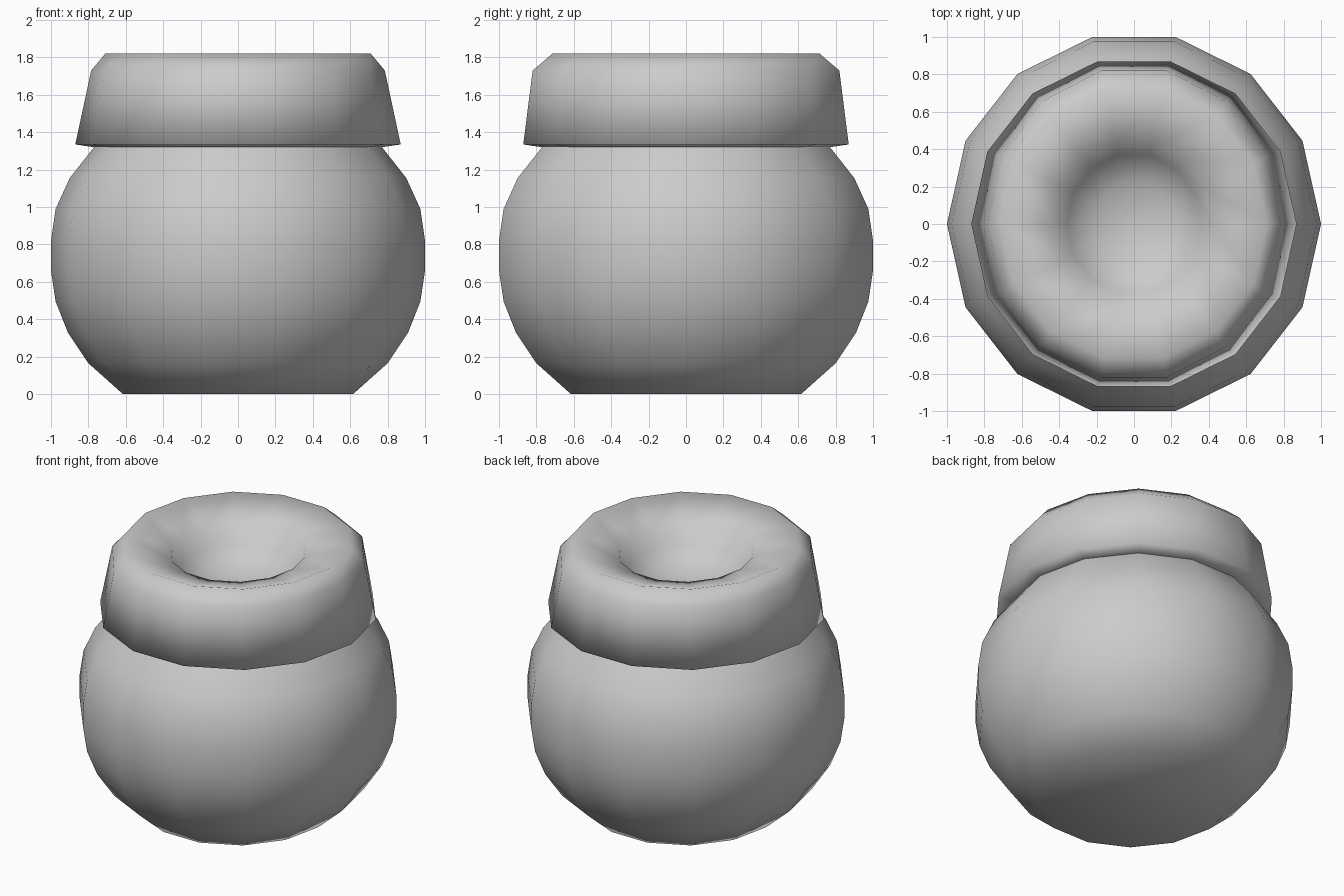
import bpy, bmesh, math

if "Cube" in bpy.data.objects:
    bpy.data.objects.remove(bpy.data.objects["Cube"])

SIDES = 14

def lathe(name, profile, close_bottom=False, sharp=35):
    """Loft 14-sided rings given as (x radius, y radius, z); radius 0 makes a pole."""
    bm = bmesh.new()
    rings = []
    for rx, ry, z in profile:
        if rx == 0:
            rings.append([bm.verts.new((0, 0, z))] * SIDES)
            continue
        ring = []
        for i in range(SIDES):
            a = 2 * math.pi * i / SIDES
            ring.append(bm.verts.new((rx * math.cos(a), ry * math.sin(a), z)))
        rings.append(ring)
    for lo, hi in zip(rings, rings[1:]):
        for i in range(SIDES):
            j = (i + 1) % SIDES
            quad = list(dict.fromkeys((lo[i], lo[j], hi[j], hi[i])))
            bm.faces.new(quad)
    if close_bottom:
        bm.faces.new(rings[0][::-1])
    for f in bm.faces:
        f.smooth = True
    for e in bm.edges:
        if e.is_manifold and e.calc_face_angle() > math.radians(sharp):
            e.smooth = False
    mesh = bpy.data.meshes.new(name)
    bm.to_mesh(mesh)
    bm.free()
    obj = bpy.data.objects.new(name, mesh)
    bpy.context.collection.objects.link(obj)
    return obj

# polygon flats face front and back, so y radii are stretched to reach full width
K = 1 / math.cos(math.pi / SIDES)

# rounded pot with flat base
pot = [(0.615, 0), (0.80, 0.165), (0.91, 0.33), (0.975, 0.495), (1.0, 0.66),
       (1.0, 0.82), (0.975, 0.99), (0.90, 1.155), (0.77, 1.32)]
lathe("pot_body", [(r, r * K, z) for r, z in pot], close_bottom=True)

# flared collar with a dished top
collar = [(0.77, 0.77, 1.32), (0.87, 0.87, 1.335), (0.785, 0.82, 1.73),
          (0.71, 0.715, 1.82), (0.42, 0.43, 1.735), (0.36, 0.37, 1.62),
          (0.21, 0.22, 1.53), (0, 0, 1.50)]
lathe("collar", [(rx, ry * K, z) for rx, ry, z in collar])
